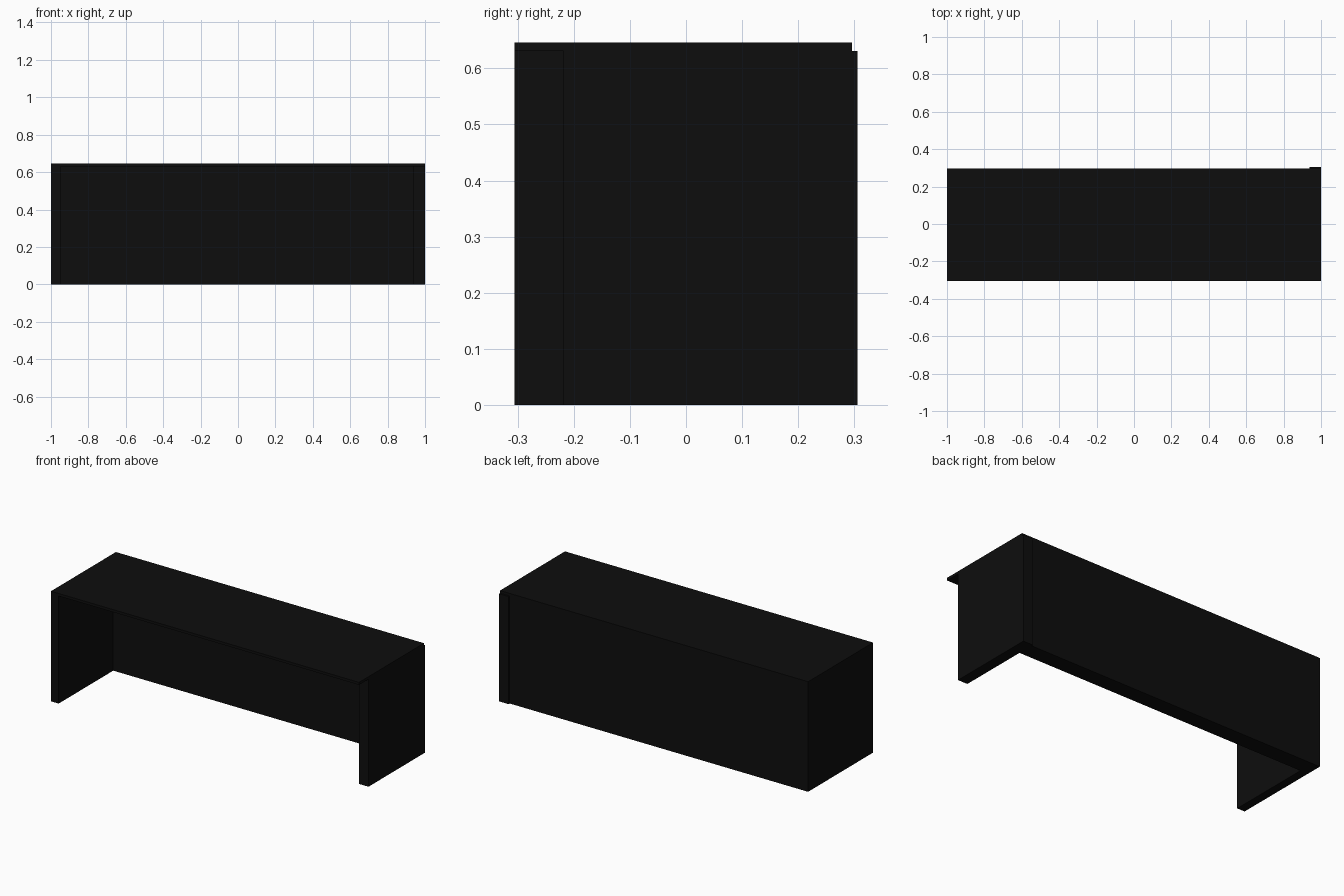
import bpy, bmesh
from mathutils import Matrix, Vector

if "Cube" in bpy.data.objects:
    bpy.data.objects.remove(bpy.data.objects["Cube"])

black = bpy.data.materials.new("matte_black")
black.diffuse_color = (0.0042, 0.0042, 0.0042, 1)
black.use_nodes = True
black.node_tree.nodes["Principled BSDF"].inputs["Base Color"].default_value = black.diffuse_color


def board(name, x, y, z):
    """Flat board spanning the given (min, max) ranges."""
    size = Vector((x[1] - x[0], y[1] - y[0], z[1] - z[0]))
    centre = Vector((sum(x), sum(y), sum(z))) / 2
    bm = bmesh.new()
    bmesh.ops.create_cube(bm, size=1, matrix=Matrix.Diagonal((*size, 1)))
    mesh = bpy.data.meshes.new(name)
    bm.to_mesh(mesh)
    bm.free()
    mesh.materials.append(black)
    obj = bpy.data.objects.new(name, mesh)
    obj.location = centre
    bpy.context.collection.objects.link(obj)
    return obj


FRONT, BACK = -0.306, 0.296
UNDER, TOP = 0.631, 0.646
LEFT_IN, RIGHT_IN = -0.95, 0.937

# Thin table top
board("desk_top", (-1, 1), (FRONT, BACK), (UNDER, TOP))
# Full-depth left side
board("left_side", (-1, LEFT_IN), (FRONT, BACK), (0, UNDER))
# Right side, set back at the front and slightly proud at the rear
board("right_side", (RIGHT_IN, 1), (-0.218, 0.306), (0, UNDER))
# Thick back panel down to the floor
board("back_panel", (LEFT_IN, RIGHT_IN), (0.2, BACK), (0, UNDER))
